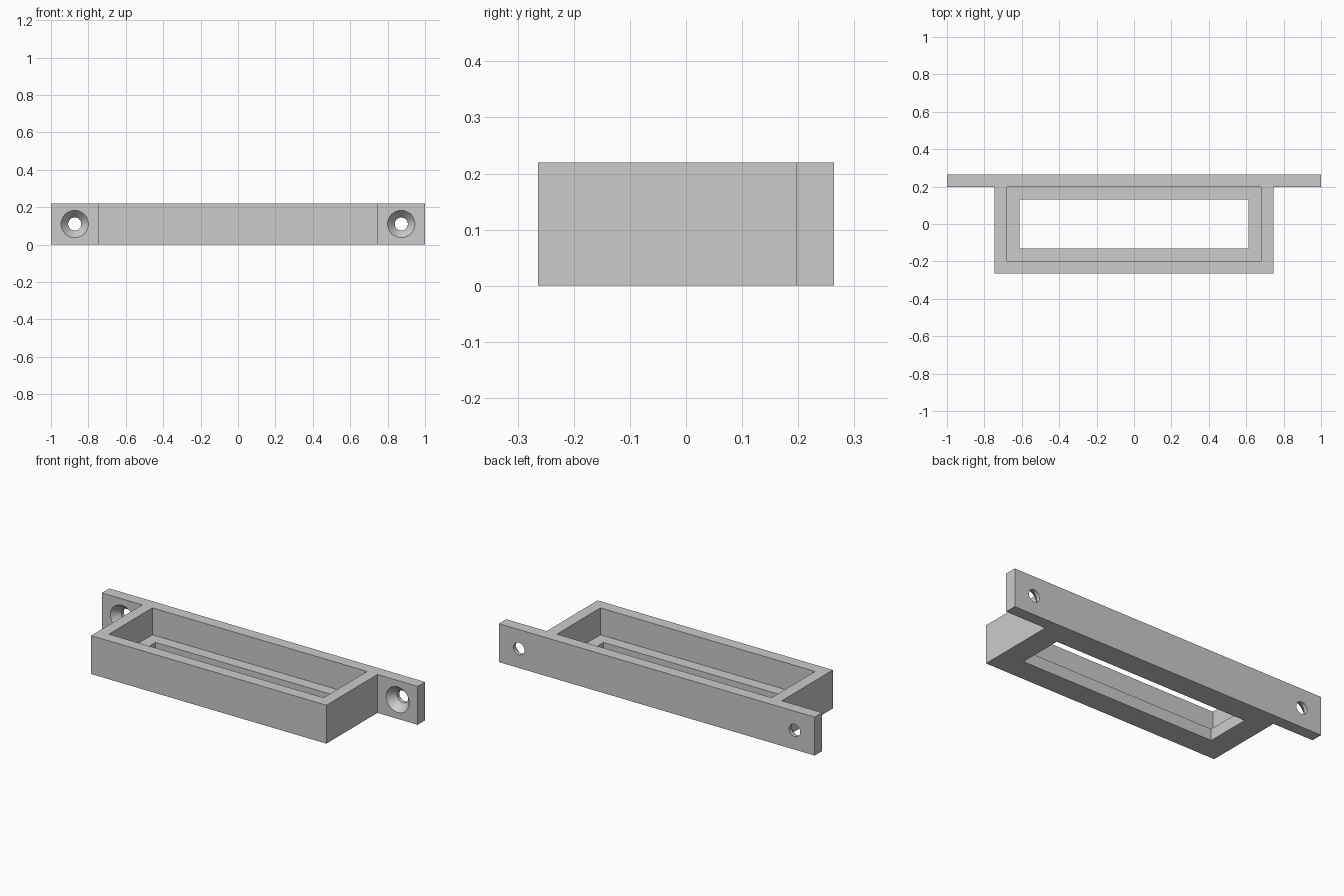
import bpy
import bmesh
import math

cube = bpy.data.objects.get("Cube")
if cube:
    bpy.data.objects.remove(cube, do_unlink=True)

HEIGHT = 0.22
LIP = 0.066          # thickness of the ledge at the bottom of the pocket
BACK = 0.264         # half depth
PLATE_FRONT = 0.197  # front of the mounting ears
BODY_X = 0.745

grey = bpy.data.materials.new("plain grey")
grey.use_nodes = True
colour = (0.6, 0.6, 0.6, 1)
grey.diffuse_color = colour
grey.node_tree.nodes["Principled BSDF"].inputs["Base Color"].default_value = colour


def loft(name, rings):
    """Closed solid through a list of equal-length point rings."""
    bm = bmesh.new()
    loops = [[bm.verts.new(p) for p in ring] for ring in rings]
    n = len(loops[0])
    for a, b in zip(loops, loops[1:]):
        for i in range(n):
            j = (i + 1) % n
            bm.faces.new((a[i], a[j], b[j], b[i]))
    bm.faces.new(loops[0])
    bm.faces.new(loops[-1])
    bmesh.ops.recalc_face_normals(bm, faces=bm.faces)
    mesh = bpy.data.meshes.new(name)
    bm.to_mesh(mesh)
    bm.free()
    mesh.materials.append(grey)
    obj = bpy.data.objects.new(name, mesh)
    bpy.context.collection.objects.link(obj)
    return obj


def prism(name, outline, z0, z1):
    return loft(name, [[(x, y, z) for x, y in outline] for z in (z0, z1)])


def box(name, hx, hy, z0, z1):
    return prism(name, [(-hx, -hy), (hx, -hy), (hx, hy), (-hx, hy)], z0, z1)


def screw_hole(name, x, segments=48):
    """Countersunk bore running along y."""
    profile = [(0.073, PLATE_FRONT - 0.03), (0.073, PLATE_FRONT),
               (0.035, PLATE_FRONT + 0.045), (0.035, BACK + 0.03)]
    angles = [math.tau * i / segments for i in range(segments)]
    return loft(name, [[(x + r * math.cos(a), y, HEIGHT / 2 + r * math.sin(a))
                        for a in angles] for r, y in profile])


# Tray body and mounting ears as one T-shaped profile
half = [(BODY_X, -BACK), (BODY_X, PLATE_FRONT), (1, PLATE_FRONT), (1, BACK)]
outline = half + [(-x, y) for x, y in reversed(half)]
frame = prism("mounting_frame", outline, 0, HEIGHT)

# Pocket, through opening and screw holes
cutters = [
    box("pocket_cutter", 0.68, 0.197, LIP, HEIGHT + 0.1),
    box("opening_cutter", 0.613, 0.13, -0.1, HEIGHT + 0.2),
    screw_hole("left_hole_cutter", 0.873),
    screw_hole("right_hole_cutter", -0.873),
]
bpy.context.view_layer.objects.active = frame
for cutter in cutters:
    cutter.hide_render = True
    mod = frame.modifiers.new(cutter.name, "BOOLEAN")
    mod.operation = "DIFFERENCE"
    mod.solver = "EXACT"
    mod.object = cutter
    bpy.ops.object.modifier_apply(modifier=mod.name)
    bpy.data.objects.remove(cutter, do_unlink=True)

# Smooth bores, crisp edges
bpy.ops.object.select_all(action="DESELECT")
frame.select_set(True)
bpy.ops.object.shade_smooth_by_angle(angle=math.radians(30))
